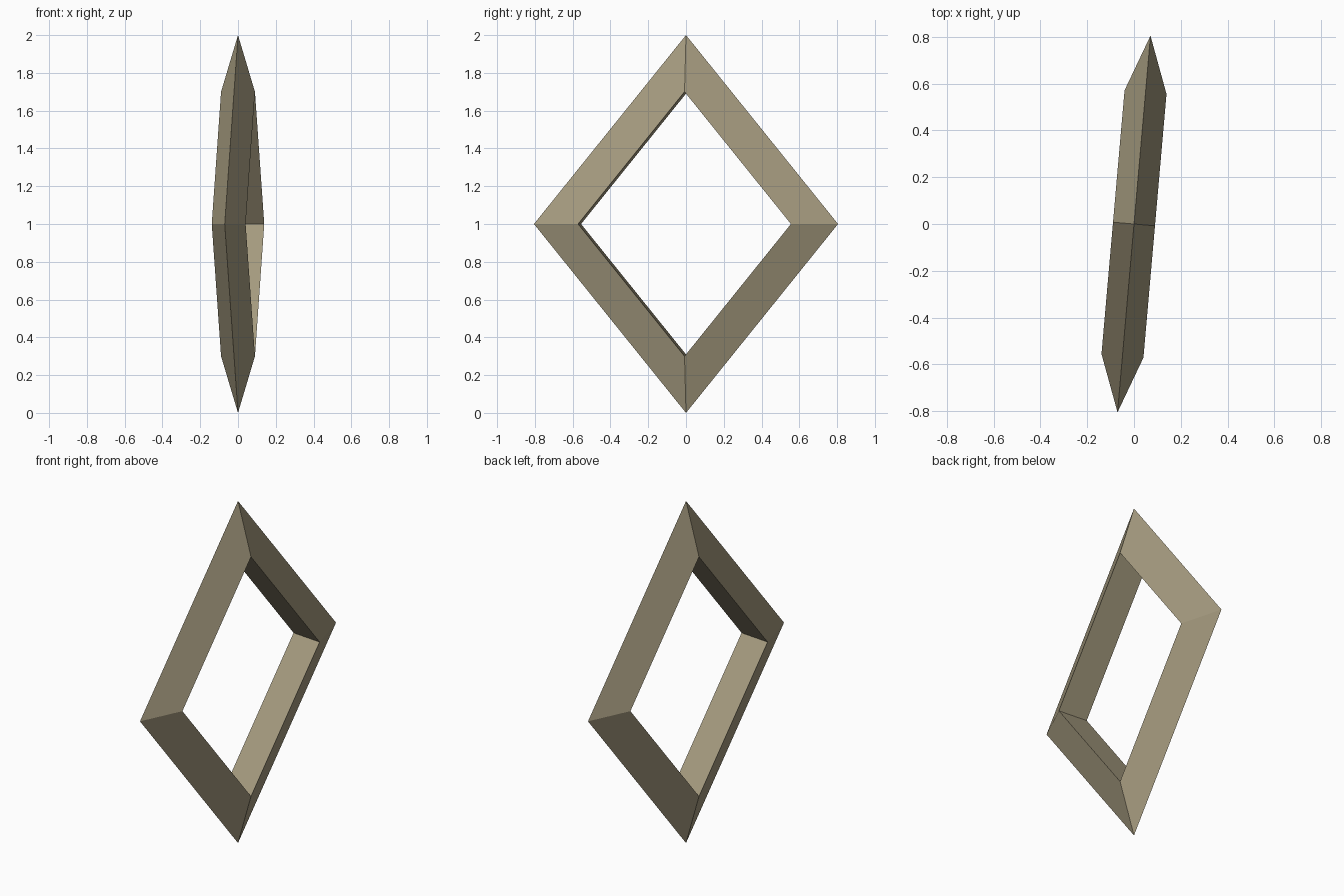
import bpy
import bmesh
from math import radians, sin, cos, pi

if "Cube" in bpy.data.objects:
    bpy.data.objects.remove(bpy.data.objects["Cube"])

OUT_W, OUT_H = 0.808, 1.0     # half width and half height of the diamond
INNER = 0.70                  # inner opening relative to the outside
HALF_T = 0.09                 # half thickness at the inner rim
TURN = radians(-5)            # slight turn about z

# triangular section: (scale of diamond, offset through thickness)
section = [(1.0, 0.0), (INNER, HALF_T), (INNER, -HALF_T)]

# diamond frame: sweep the section around four corners
bm = bmesh.new()
rings = []
for i in range(4):
    a = i * pi / 2
    rings.append([bm.verts.new((t, s * OUT_W * cos(a), OUT_H + s * OUT_H * sin(a)))
                  for s, t in section])
for i in range(4):
    r0, r1 = rings[i], rings[(i + 1) % 4]
    for j in range(3):
        k = (j + 1) % 3
        bm.faces.new((r0[j], r1[j], r1[k], r0[k]))
bmesh.ops.recalc_face_normals(bm, faces=bm.faces)

mesh = bpy.data.meshes.new("diamond_frame")
bm.to_mesh(mesh)
bm.free()
frame = bpy.data.objects.new("diamond_frame", mesh)
bpy.context.collection.objects.link(frame)
frame.rotation_euler.z = TURN

# khaki stone colour
mat = bpy.data.materials.new("khaki")
mat.diffuse_color = (0.38, 0.33, 0.215, 1)
mat.use_nodes = True
mat.node_tree.nodes["Principled BSDF"].inputs["Base Color"].default_value = mat.diffuse_color
mesh.materials.append(mat)
